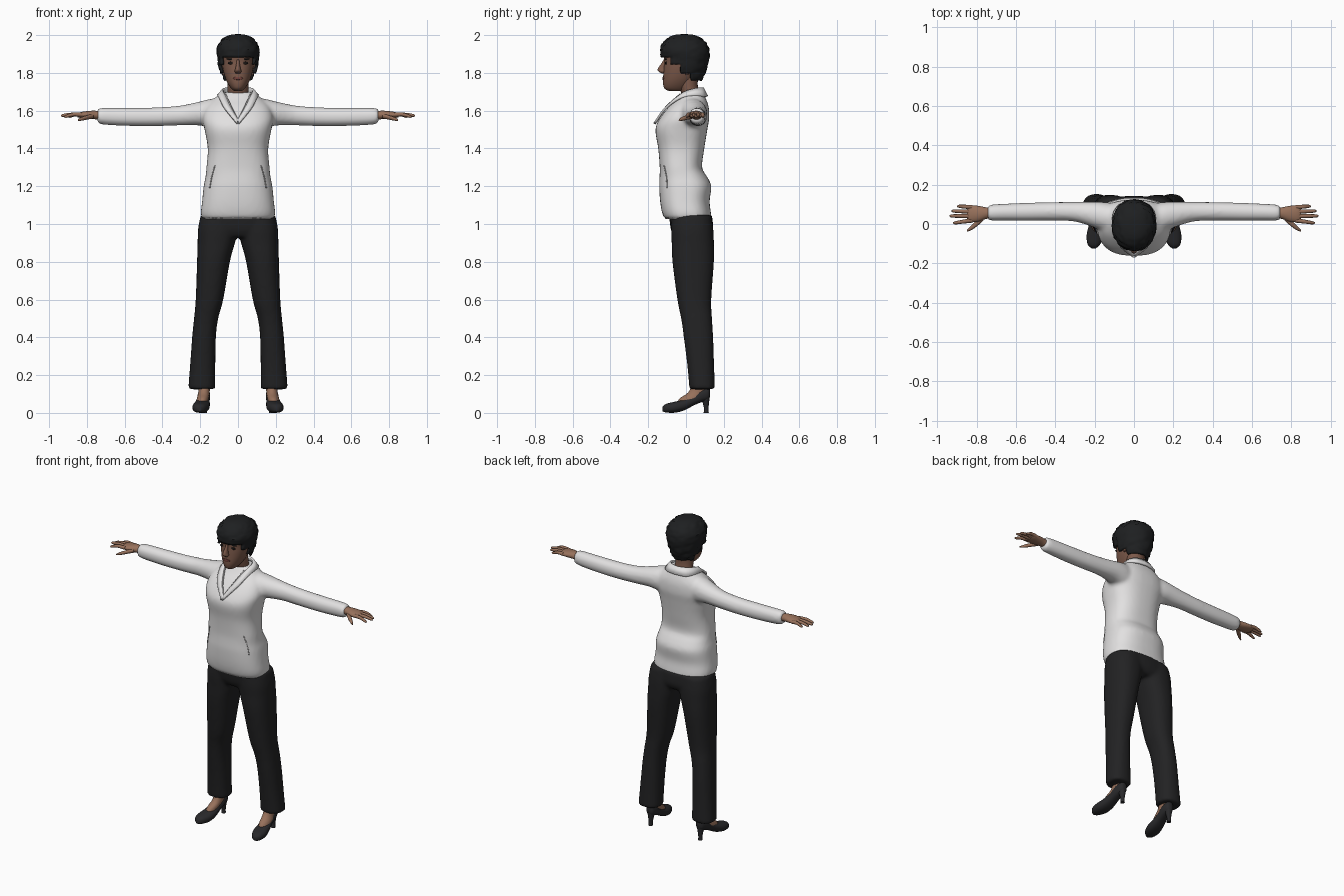
import bpy, bmesh, math, random
from mathutils import Vector

random.seed(4)
AXES = {'x': (0, 1, 2), 'y': (1, 0, 2), 'z': (2, 0, 1)}


def material(name, rgb):
    m = bpy.data.materials.new(name)
    m.diffuse_color = (*rgb, 1)
    return m


WHITE = material("jacket white", (0.76, 0.75, 0.75))
GREY = material("seam grey", (0.5, 0.49, 0.49))
BLACK = material("trouser black", (0.016, 0.016, 0.017))
SHOE = material("shoe black", (0.022, 0.022, 0.024))
HAIR = material("hair black", (0.013, 0.014, 0.015))
FACE = material("face brown", (0.2, 0.1, 0.068))
SKIN = material("skin brown", (0.31, 0.165, 0.105))
LIP = material("lip red", (0.17, 0.055, 0.045))
EYE = material("eye dark", (0.012, 0.009, 0.008))


def densify(rows, steps):
    """Catmull-Rom interpolation of section rows."""
    out = []
    for i in range(len(rows) - 1):
        a, b = rows[max(i - 1, 0)], rows[i]
        c, d = rows[i + 1], rows[min(i + 2, len(rows) - 1)]
        for k in range(steps):
            t = k / steps
            out.append([0.5 * (2 * q + (r - p) * t + (2 * p - 5 * q + 4 * r - s) * t * t
                               + (3 * q - p - 3 * r + s) * t ** 3)
                        for p, q, r, s in zip(a, b, c, d)])
    out.append(list(rows[-1]))
    return out


def loft(bm, axis, rows, n=24, power=2.0, steps=4, flip=1):
    """Rows are (position, centre u, centre v, radius u, radius v)."""
    w, u, v = AXES[axis]
    rings = []
    for pos, cu, cv, ru, rv in densify(rows, steps):
        ring = []
        for i in range(n):
            a = 2 * math.pi * i / n
            c, s = math.cos(a), math.sin(a)
            p = [0, 0, 0]
            p[w] = pos
            p[u] = cu + abs(ru) * math.copysign(abs(c) ** (2 / power), c)
            p[v] = cv + abs(rv) * math.copysign(abs(s) ** (2 / power), s)
            ring.append(bm.verts.new((p[0] * flip, p[1], p[2])))
        rings.append(ring)
    for a, b in zip(rings, rings[1:]):
        for i in range(n):
            j = (i + 1) % n
            bm.faces.new((a[i], a[j], b[j], b[i]))
    bm.faces.new(rings[0])
    bm.faces.new(rings[-1])


def finish(bm, name, mat, mirror=False, remesh=0, thick=0, angle=50):
    bmesh.ops.recalc_face_normals(bm, faces=bm.faces)
    me = bpy.data.meshes.new(name)
    bm.to_mesh(me)
    bm.free()
    ob = bpy.data.objects.new(name, me)
    bpy.context.collection.objects.link(ob)
    me.materials.append(mat)
    bpy.ops.object.select_all(action='DESELECT')
    ob.select_set(True)
    bpy.context.view_layer.objects.active = ob
    if not remesh:
        bpy.ops.object.shade_smooth_by_angle(angle=math.radians(angle))
    if mirror:
        ob.modifiers.new("mirror", 'MIRROR')
    if thick:
        m = ob.modifiers.new("thickness", 'SOLIDIFY')
        m.thickness, m.offset = thick, 0
    if remesh:
        m = ob.modifiers.new("blend", 'REMESH')
        m.mode, m.voxel_size, m.use_smooth_shade = 'VOXEL', remesh, True
        m = ob.modifiers.new("relax", 'SMOOTH')
        m.iterations, m.factor = 5, 0.5
    return ob


def part(name, mat, axis, rows, n=24, power=2.0, **kw):
    bm = bmesh.new()
    loft(bm, axis, rows, n, power)
    return finish(bm, name, mat, **kw)


def body_rows(rows):
    """(z, front y, back y, half width) to loft rows."""
    return [(z, 0, (f + b) / 2, w, (b - f) / 2) for z, f, b, w in rows]


def front_y(rows, power, x, z):
    """Front surface depth of a z loft at (x, z)."""
    _, _, cy, rx, ry = min(densify(rows, 12), key=lambda r: abs(r[0] - z))
    return cy - ry * max(0, 1 - min(1, abs(x) / rx) ** power) ** (1 / power)


# Jacket: torso and sleeves blended into one surface
torso = body_rows([
    (1.03, -.115, .135, .192), (1.06, -.127, .132, .197), (1.12, -.137, .125, .19),
    (1.2, -.142, .134, .182), (1.25, -.14, .112, .172), (1.3, -.139, .085, .167),
    (1.4, -.147, .097, .16), (1.5, -.162, .113, .177), (1.56, -.138, .123, .188),
    (1.62, -.092, .12, .17), (1.66, -.052, .107, .13), (1.698, -.022, .09, .083)])
sleeve = [(.06, .03, 1.58, .07, .085), (.14, .036, 1.585, .074, .078), (.2, .047, 1.585, .066, .064),
          (.3, .062, 1.575, .05, .053), (.42, .064, 1.568, .047, .05), (.55, .062, 1.567, .046, .049),
          (.66, .06, 1.569, .043, .047), (.72, .058, 1.571, .041, .044), (.745, .057, 1.572, .036, .038)]
bm = bmesh.new()
loft(bm, 'z', torso, 40, 2.5)
for side in (1, -1):
    loft(bm, 'x', sleeve, 24, 2.1, flip=side)
finish(bm, "jacket", WHITE, remesh=0.011)


def ribbon(name, mat, inner, outer, thick, mirror=True):
    bm = bmesh.new()
    edges = [densify(inner, 4), densify(outer, 4)]
    a, b = [[bm.verts.new(p) for p in e] for e in edges]
    for i in range(len(a) - 1):
        bm.faces.new((a[i], a[i + 1], b[i + 1], b[i]))
    return finish(bm, name, mat, mirror=mirror, thick=thick)


def chest(x, z, lift):
    return (x, front_y(torso, 2.5, x, z) - lift, z)


# Fold-over collar running down to the neckline point
ribbon("collar", WHITE,
       [(0, .088, 1.72), (.05, .075, 1.72), (.078, .035, 1.712), (.072, -.02, 1.69),
        chest(.04, 1.62, .012), chest(0, 1.55, .008)],
       [(0, .112, 1.675), (.07, .098, 1.675), (.105, .045, 1.68), (.1, -.035, 1.665),
        chest(.07, 1.61, .016), chest(.004, 1.53, .012)], .012)
ribbon("neckline_edge", GREY,
       [(.064, -.032, 1.69), chest(.033, 1.62, .012), chest(0, 1.553, .008)],
       [(.071, -.032, 1.685), chest(.039, 1.62, .014), chest(0, 1.543, .009)], .004)
# Slanted pocket edges and hem line
ribbon("pocket_edge", GREY,
       [chest(.12, 1.31, .001), chest(.137, 1.25, .001), chest(.148, 1.19, .001)],
       [chest(.124, 1.31, .001), chest(.141, 1.25, .001), chest(.152, 1.19, .001)], .004)
part("jacket_hem", GREY, 'z', body_rows([(1.026, -.108, .13, .186), (1.036, -.113, .133, .19)]),
     n=40, power=2.5)

# Trousers: hips and both legs blended
hips = body_rows([(.93, -.06, .12, .15), (.97, -.08, .143, .2), (1.05, -.09, .138, .195)])
leg = [(1.04, .1, .03, .1, .105), (.97, .107, .033, .105, .112), (.9, .115, .036, .099, .112),
       (.8, .13, .038, .087, .11), (.6, .151, .044, .073, .09), (.5, .169, .056, .064, .082),
       (.4, .18, .066, .063, .078), (.25, .187, .078, .067, .071), (.125, .192, .086, .072, .068)]
bm = bmesh.new()
loft(bm, 'z', hips, 36, 2.3)
for side in (1, -1):
    loft(bm, 'z', leg, 28, 2.3, flip=side)
finish(bm, "trousers", BLACK, remesh=0.011)

# Feet and heeled shoes
part("foot", SKIN, 'z', [(.04, .192, -.01, .03, .04), (.075, .187, .025, .031, .06),
                         (.11, .18, .06, .03, .047), (.17, .178, .078, .032, .036)], mirror=True)
part("shoe", SHOE, 'y', [(-.124, .205, .02, .01, .012), (-.105, .204, .025, .031, .023),
                         (-.06, .197, .03, .044, .029), (-.01, .19, .042, .041, .029),
                         (.04, .184, .067, .034, .028), (.08, .18, .09, .033, .034),
                         (.115, .178, .1, .025, .032), (.126, .178, .103, .012, .02)],
     power=2.4, mirror=True)
part("shoe_heel", SHOE, 'z', [(0, .178, .107, .013, .014), (.03, .178, .107, .013, .013),
                              (.09, .178, .102, .025, .025)], n=14, mirror=True)

# Hands: palm, four fingers and thumb
bm = bmesh.new()
loft(bm, 'x', [(.72, .057, 1.573, .026, .024), (.755, .055, 1.577, .03, .023),
               (.79, .052, 1.578, .04, .021), (.83, .052, 1.577, .043, .016),
               (.85, .052, 1.575, .036, .01)], 18)
fingers = [(.086, .09, .9, 1.57), (.063, .066, .928, 1.573), (.04, .041, .938, 1.575),
           (.018, .006, .92, 1.57)]
for y0, y1, tip, zt in fingers:
    loft(bm, 'x', [(.82, y0, 1.578, .011, .011), ((.82 + tip) / 2, (y0 + y1) / 2, 1.58, .01, .01),
                   (tip - .012, y1, zt, .008, .008), (tip, y1, zt - .002, .003, .003)], 10)
loft(bm, 'x', [(.765, .035, 1.572, .016, .014), (.795, .008, 1.565, .017, .012),
               (.825, -.017, 1.557, .013, .01), (.848, -.034, 1.55, .005, .005)], 10)
finish(bm, "hands", SKIN, mirror=True)

# Neck and head
part("neck", FACE, 'z', [(1.66, 0, .03, .058, .045), (1.7, 0, .02, .056, .047),
                         (1.74, 0, .012, .055, .05), (1.8, 0, .01, .055, .055)])
skull = body_rows([(1.703, -.085, -.02, .018), (1.715, -.112, .005, .034), (1.74, -.121, .03, .052),
                   (1.775, -.121, .055, .068), (1.82, -.118, .08, .08), (1.86, -.115, .095, .085),
                   (1.9, -.118, .098, .086), (1.945, -.1, .09, .075), (1.98, -.05, .04, .035)])
part("head", FACE, 'z', skull, n=32, power=2.15)
part("nose", FACE, 'z', [(1.798, 0, -.122, .012, .008), (1.808, 0, -.126, .019, .02),
                         (1.822, 0, -.125, .014, .025), (1.85, 0, -.118, .009, .013),
                         (1.872, 0, -.112, .006, .005)], n=14)
part("ear", FACE, 'z', [(1.79, .075, .005, .006, .008), (1.815, .083, .008, .01, .018),
                        (1.84, .087, .012, .01, .02), (1.855, .085, .012, .005, .01)],
     n=12, mirror=True)


def face_plate(name, mat, x, z, rx, rz, mirror):
    y = front_y(skull, 2.15, x, z)
    part(name, mat, 'y', [(y - .004, x, z, rx * .6, rz * .6), (y - .002, x, z, rx, rz),
                          (y + .004, x, z, rx, rz)], n=14, mirror=mirror)


face_plate("eye", EYE, .038, 1.852, .016, .007, True)
face_plate("eyebrow", HAIR, .04, 1.873, .022, .004, True)
face_plate("lips", LIP, 0, 1.771, .025, .008, False)

# Short cropped hair: shell trimmed along the hairline, with tousled surface
bm = bmesh.new()
loft(bm, 'z', body_rows([(1.75, -.05, .07, .06), (1.78, -.1, .086, .078), (1.82, -.122, .102, .093),
                         (1.87, -.126, .114, .101), (1.92, -.13, .117, .105), (1.955, -.118, .102, .094),
                         (1.982, -.09, .07, .068), (1.995, -.055, .035, .036), (1.998, -.02, .0, .008)]),
     40, 2.1, steps=4)


def hairline(y):
    if y < -.085:
        return 1.885
    if y < -.035:
        return 1.845
    return 1.8 if y < .02 else 1.765


cut = [f for f in bm.faces if f.calc_center_median().z < hairline(f.calc_center_median().y)]
bmesh.ops.delete(bm, geom=cut, context='FACES')
centre = Vector((0, -.01, 1.87))
for v in bm.verts:
    if v.co.z < 1.985:
        v.co += (v.co - centre).normalized() * random.uniform(-.005, .004)
finish(bm, "hair", HAIR, thick=.014)
